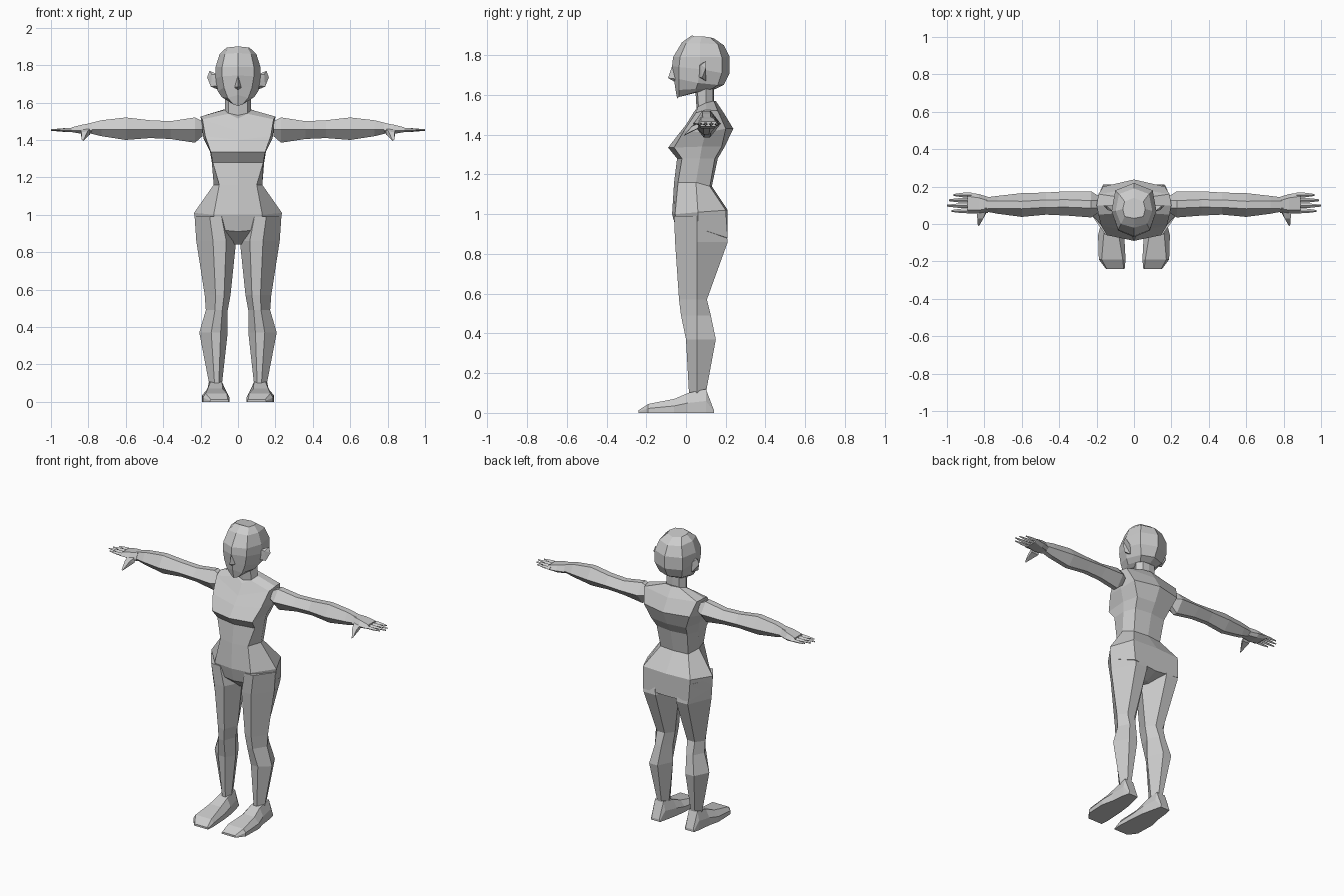
import bpy, bmesh


def finish(name, bm, mirror):
    bmesh.ops.recalc_face_normals(bm, faces=bm.faces[:])
    me = bpy.data.meshes.new(name)
    bm.to_mesh(me)
    bm.free()
    ob = bpy.data.objects.new(name, me)
    bpy.context.collection.objects.link(ob)
    if mirror:
        ob.modifiers.new("Mirror", 'MIRROR').use_axis[0] = True
    return ob


def loft(name, rings, mirror=False):
    """Skin a stack of equal-length closed rings and cap both ends."""
    bm = bmesh.new()
    vs = [[bm.verts.new(p) for p in r] for r in rings]
    n = len(vs[0])
    for a, b in zip(vs, vs[1:]):
        for i in range(n):
            j = (i + 1) % n
            bm.faces.new((a[i], a[j], b[j], b[i]))
    bm.faces.new(vs[0])
    bm.faces.new(vs[-1])
    return finish(name, bm, mirror)


def hull(name, points, mirror=False):
    bm = bmesh.new()
    for p in points:
        bm.verts.new(p)
    r = bmesh.ops.convex_hull(bm, input=bm.verts[:])
    junk = {v for v in r["geom_interior"] if isinstance(v, bmesh.types.BMVert)}
    bmesh.ops.delete(bm, geom=list(junk), context='VERTS')
    return finish(name, bm, mirror)


def whole(half):
    """Complete a half outline running from front centre to back centre."""
    return half + [(-x, y, z) for x, y, z in half[-2:0:-1]]


# Torso and pelvis: front centre, front corner, side, back corner, back centre
torso = [
    [(0, .04, 1.515), (.05, .06, 1.54), (.075, .1, 1.56), (.05, .14, 1.57), (0, .15, 1.57)],
    [(0, .0, 1.45), (.19, .05, 1.51), (.2, .1, 1.525), (.19, .16, 1.52), (0, .19, 1.51)],
    [(0, -.04, 1.4), (.175, -.01, 1.42), (.185, .1, 1.41), (.165, .2, 1.43), (0, .238, 1.43)],
    [(0, -.09, 1.335), (.145, -.06, 1.335), (.15, .08, 1.34), (.125, .18, 1.34), (0, .195, 1.34)],
    [(0, -.045, 1.28), (.135, -.02, 1.28), (.14, .07, 1.28), (.11, .145, 1.28), (0, .16, 1.28)],
    [(0, -.06, 1.16), (.1, -.04, 1.16), (.13, .05, 1.16), (.1, .12, 1.14), (0, .13, 1.14)],
    [(0, -.07, 1.0), (.13, -.055, 1.0), (.235, .06, 1.01), (.17, .2, 1.02), (0, .21, 1.02)],
    [(0, -.045, .91), (.11, -.04, .92), (.225, .06, .93), (.165, .21, .88), (0, .2, .87)],
    [(0, .04, .84), (.03, .04, .84), (.06, .07, .84), (.03, .1, .84), (0, .12, .84)],
]
loft("torso", [whole(h) for h in torso])

# Neck
loft("neck", [whole([(0, y0, z), (.05, y0 + .01, z), (.07, .1, z), (.045, .135, z), (0, .14, z)])
              for z, y0 in ((1.5, .055), (1.66, .045))])

# Head
head = [
    [(0, .03, 1.9), (.05, .04, 1.895), (.06, .08, 1.895), (.05, .12, 1.89), (0, .14, 1.885)],
    [(0, -.02, 1.865), (.07, .0, 1.86), (.098, .07, 1.86), (.08, .16, 1.855), (0, .19, 1.85)],
    [(0, -.065, 1.79), (.085, -.03, 1.79), (.12, .07, 1.79), (.1, .18, 1.79), (0, .22, 1.79)],
    [(0, -.07, 1.745), (.085, -.035, 1.74), (.12, .07, 1.73), (.1, .18, 1.71), (0, .22, 1.71)],
    [(0, -.06, 1.68), (.075, -.035, 1.68), (.108, .06, 1.66), (.08, .16, 1.65), (0, .19, 1.65)],
    [(0, -.055, 1.64), (.055, -.035, 1.625), (.088, .05, 1.63), (.06, .13, 1.63), (0, .15, 1.63)],
    [(0, -.045, 1.582), (.025, -.035, 1.59), (.065, .05, 1.615), (.05, .11, 1.625), (0, .13, 1.625)],
]
loft("head", [whole(h) for h in head])

# Nose and ears
hull("nose", [(0, -.07, 1.745), (.02, -.05, 1.68), (-.02, -.05, 1.68),
              (0, -.09, 1.685), (0, -.055, 1.665)])
hull("ear", [(.11, .065, 1.69), (.11, .065, 1.75), (.11, .1, 1.67), (.11, .1, 1.73),
             (.145, .08, 1.685), (.165, .1, 1.735), (.152, .1, 1.77), (.14, .075, 1.75)], True)

# Arm: x, low z, high z, front y, back y
arm = [(.19, 1.42, 1.5, .06, .15), (.23, 1.385, 1.52, .035, .175), (.36, 1.405, 1.5, .045, .175),
       (.47, 1.41, 1.505, .05, .168), (.6, 1.4, 1.52, .038, .165), (.73, 1.42, 1.505, .055, .15),
       (.81, 1.44, 1.485, .07, .14)]


def arm_ring(x, lo, hi, yf, yb):
    m = (yf + yb) / 2
    zc = 1.455
    return [(x, m - .02, hi), (x, yf, zc), (x, m - .015, lo), (x, m + .015, lo), (x, yb, zc), (x, m + .02, hi)]


loft("arm", [arm_ring(*a) for a in arm], True)

# Hand: palm, thumb and four fingers
loft("palm", [[(x, yf, 1.45), (x, yf + .02, lo), (x, yb - .02, lo), (x, yb, 1.45),
               (x, yb - .02, hi), (x, yf + .02, hi)]
              for x, yf, yb, lo, hi in ((.78, .06, .145, 1.435, 1.49), (.83, .055, .16, 1.432, 1.482),
                                        (.89, .055, .168, 1.442, 1.467))], True)
hull("thumb", [(.79, .075, 1.465), (.84, .07, 1.46), (.79, .06, 1.43), (.84, .06, 1.432),
               (.805, .03, 1.445), (.838, .03, 1.442), (.815, .025, 1.415),
               (.828, -.01, 1.395), (.835, -.008, 1.4)], True)
for i, (y, tip) in enumerate([(.07, .975), (.098, 1.0), (.127, .99), (.155, .965)]):
    loft("finger_%d" % (i + 1),
         [[(x, y - r, 1.453), (x, y, 1.453 - r * .8), (x, y + r, 1.453), (x, y, 1.453 + r * .8)]
          for x, r in ((.87, .013), ((.87 + tip) / 2, .012), (tip, .005))], True)

# Leg: z, inner x, outer x, front y, back y
leg = [(.99, .04, .232, -.06, .19), (.86, .01, .223, -.055, .21), (.57, .04, .178, -.035, .105),
       (.49, .055, .172, -.025, .125), (.37, .055, .207, -.0, .15), (.1, .085, .155, .015, .1)]


def leg_ring(z, xi, xo, yf, yb):
    w = xo - xi
    return [(xi + .25 * w, yf, z), (xi + .58 * w, yf, z), (xo, .055, z),
            (xi + .7 * w, yb, z), (xi + .3 * w, yb, z), (xi, .055, z)]


loft("leg", [leg_ring(*r) for r in leg], True)

# Foot: y, inner x, outer x, top z, side inset at the top
foot = [(.14, .09, .155, .015, .005), (.1, .08, .165, .12, .012), (.01, .06, .175, .1, .025),
        (-.06, .052, .192, .07, .03), (-.19, .045, .188, .045, .015), (-.24, .05, .15, .012, .005)]
loft("foot", [[(a, y, 0), (b, y, 0), (b, y, h * .5), (b - s, y, h), (a + s, y, h), (a, y, h * .5)]
              for y, a, b, h, s in foot], True)
